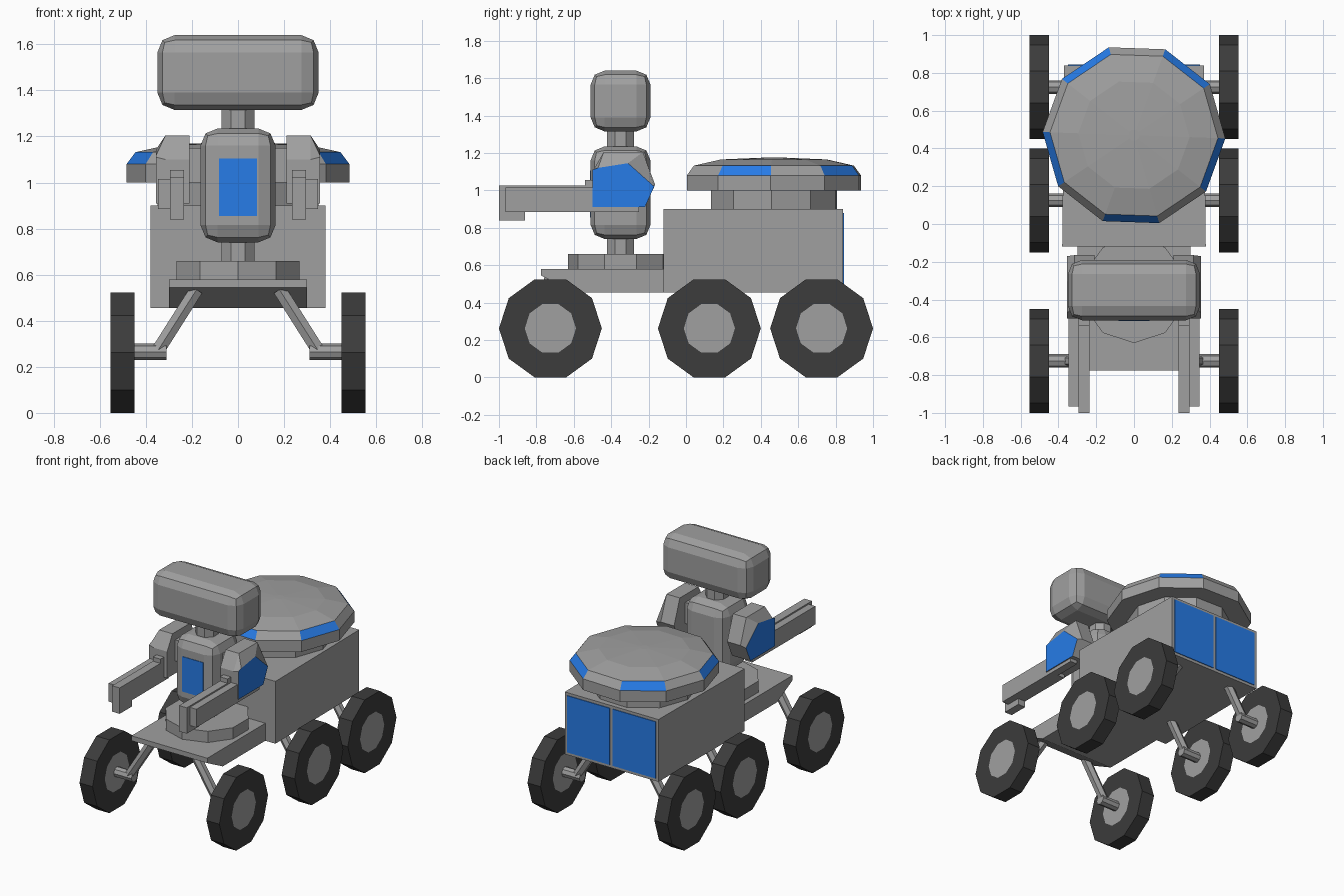
import bpy, bmesh
from math import sin, cos, pi, radians
from mathutils import Vector

if "Cube" in bpy.data.objects:
    bpy.data.objects.remove(bpy.data.objects["Cube"])


def material(name, rgb):
    m = bpy.data.materials.new(name)
    m.diffuse_color = (*rgb, 1)
    m.use_nodes = True
    m.node_tree.nodes["Principled BSDF"].inputs["Base Color"].default_value = m.diffuse_color
    return m


GREY = material("grey", (0.35, 0.35, 0.35))
BLUE = material("blue", (0.02, 0.2, 0.8))
DARK = material("tyre_black", (0.045, 0.045, 0.045))


def finish(name, bm, mats=(GREY,), mirror=False):
    bmesh.ops.recalc_face_normals(bm, faces=bm.faces)
    me = bpy.data.meshes.new(name)
    bm.to_mesh(me)
    bm.free()
    for m in mats:
        me.materials.append(m)
    ob = bpy.data.objects.new(name, me)
    bpy.context.collection.objects.link(ob)
    if mirror:
        ob.modifiers.new("mirror", 'MIRROR').use_mirror_merge = False
    return ob


def loft(name, rings, mats=(GREY,), mirror=False, side_mat=None, end_mat=0):
    """Skin equal-sized rings of points and cap both ends."""
    bm = bmesh.new()
    vs = [[bm.verts.new(p) for p in r] for r in rings]
    n = len(rings[0])
    for i in range(len(vs) - 1):
        for k in range(n):
            j = (k + 1) % n
            f = bm.faces.new((vs[i][k], vs[i][j], vs[i + 1][j], vs[i + 1][k]))
            f.material_index = side_mat(i, k) if side_mat else 0
    bm.faces.new(vs[0])
    bm.faces.new(vs[-1]).material_index = end_mat
    return finish(name, bm, mats, mirror)


def box(name, x, y, z, bevel=0, mat=GREY, mirror=False):
    bm = bmesh.new()
    bmesh.ops.create_cube(bm, size=1)
    for v in bm.verts:
        v.co = [(a + b) / 2 + c * (b - a) for (a, b), c in zip((x, y, z), v.co)]
    if bevel:
        bmesh.ops.bevel(bm, geom=bm.edges[:], offset=bevel, segments=2,
                        profile=0.5, affect='EDGES')
    return finish(name, bm, (mat,), mirror)


def ring_z(cx, cy, r, z, n=10, start=0):
    return [(cx + r * cos(start + 2 * pi * k / n),
             cy + r * sin(start + 2 * pi * k / n), z) for k in range(n)]


def ring_x(x, cy, cz, r, n=10, start=0):
    return [(x, cy + r * cos(start + 2 * pi * k / n),
             cz + r * sin(start + 2 * pi * k / n)) for k in range(n)]


def profile_x(x, pts):
    return [(x, y, z) for y, z in pts]


def rod(name, a, b, r, n=6):
    """Straight bar between two points, mirrored to the other side."""
    a, b = Vector(a), Vector(b)
    q = (b - a).to_track_quat('Z', 'Y')
    circle = [q @ Vector((r * cos(2 * pi * k / n), r * sin(2 * pi * k / n), 0))
              for k in range(n)]
    return loft(name, [[a + c for c in circle], [b + c for c in circle]], mirror=True)


# Rear body and its blue back panels
loft("rear_body", [
    [(-0.38, -0.12, z), (0.38, -0.12, z), (0.37, 0.84, z), (-0.37, 0.84, z)]
    for z in (0.455, 0.9)])
box("back_panel", (0.012, 0.35), (0.8, 0.845), (0.475, 0.88), mat=BLUE, mirror=True)

# Front platform with undercut nose, and decagonal base for the upper body
nose = [(-0.1, 0.455), (-0.6, 0.455), (-0.775, 0.545), (-0.775, 0.58), (-0.1, 0.58)]
loft("front_platform", [profile_x(x, nose) for x in (-0.3, 0.3)])
loft("torso_base", [ring_z(0, -0.35, 0.28, z, 10, -pi / 2) for z in (0.57, 0.66)])

# Wheels, hubs and bent suspension legs
WZ = 0.262
for label, y in (("front", -0.725), ("middle", 0.125), ("rear", 0.725)):
    radii = ((0.452, 0.137), (0.45, 0.275), (0.552, 0.275), (0.552, 0.137))
    loft(label + "_wheel", [ring_x(x, y, WZ, r) for x, r in
                            ((0.45, 0.137), (0.45, 0.275), (0.553, 0.275), (0.553, 0.137))],
         (GREY, DARK), mirror=True, side_mat=lambda i, k: 1)
    rod(label + "_axle", (0.31, y, WZ + 0.003), (0.46, y, WZ + 0.003), 0.036, 8)
    rod(label + "_leg", (0.18, y, 0.535), (0.345, y, 0.275), 0.033)

# Round turret with alternating blue rim facets
TY, TS = 0.47, radians(-2)
loft("turret_pedestal", [ring_z(0, TY, 0.35, z, 10, TS) for z in (0.89, 1.01)])
loft("turret_disc", [ring_z(0, TY, r, z, 10, TS) for r, z in
                     ((0.484, 1.0), (0.484, 1.08), (0.445, 1.132), (0.295, 1.165), (0.03, 1.176))],
     (GREY, BLUE), side_mat=lambda i, k: int(i == 1 and k % 2 == 1))

# Neck pole, torso, chest panel and head
loft("neck_pole", [ring_z(0, -0.35, 0.077, z, 8, pi / 8) for z in (0.65, 1.34)])
box("torso", (-0.163, 0.163), (-0.51, -0.19), (0.74, 1.235), 0.075)
box("chest_panel", (-0.083, 0.083), (-0.514, -0.48), (0.855, 1.105), mat=BLUE)
box("head", (-0.35, 0.35), (-0.51, -0.19), (1.315, 1.64), 0.075)

# Shoulders with blue outer plates
full = [(-0.5, 0.91), (-0.5, 1.1), (-0.44, 1.205), (-0.23, 1.205), (-0.165, 1.03), (-0.22, 0.91)]
plate = [(-0.5, 0.91), (-0.5, 1.11), (-0.47, 1.12), (-0.31, 1.145), (-0.17, 1.02), (-0.22, 0.91)]
loft("shoulder", [profile_x(0.21, full), profile_x(0.315, full), profile_x(0.355, plate)],
     (GREY, BLUE), mirror=True, end_mat=1)
box("shoulder_joint", (0.1, 0.25), (-0.41, -0.29), (1.0, 1.15), mirror=True)

# Forearms: outer beam, inner beam ending in a drooping finger
box("forearm", (0.29, 0.347), (-0.965, -0.25), (0.885, 1.015), mirror=True)
finger = [(-1, 0.84), (-1, 1.025), (-0.54, 1.025), (-0.54, 1.055), (-0.45, 1.055),
          (-0.45, 0.885), (-0.86, 0.885), (-0.86, 0.84)]
loft("finger_beam", [profile_x(x, finger) for x in (0.235, 0.295)], mirror=True)
